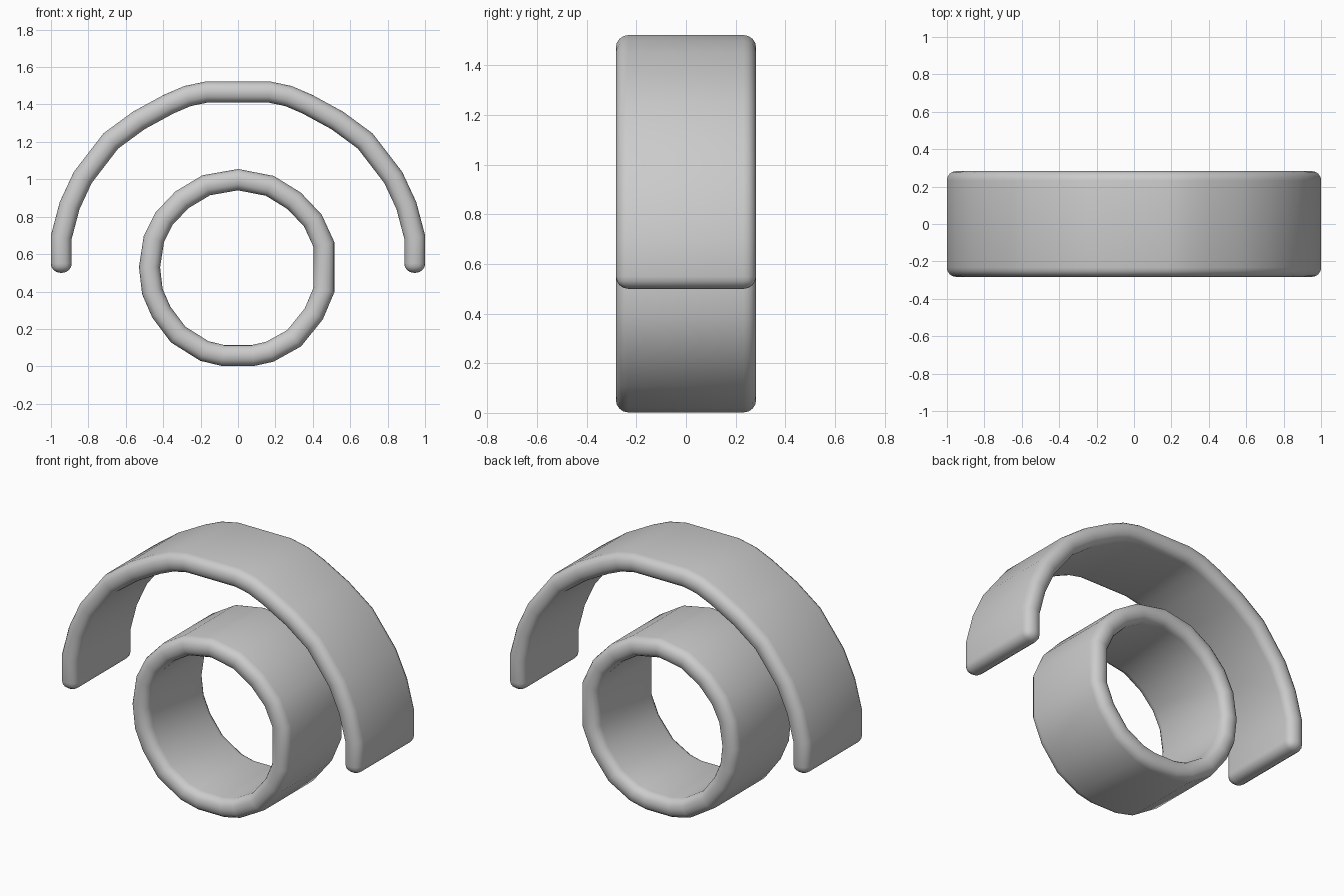
import bpy
import bmesh
import math

THICK, WIDTH = 0.112, 0.565

cube = bpy.data.objects.get("Cube")
if cube:
    bpy.data.objects.remove(cube, do_unlink=True)

grey = bpy.data.materials.new("light grey")
grey.use_nodes = True
grey.diffuse_color = (0.6, 0.6, 0.6, 1)
bsdf = grey.node_tree.nodes["Principled BSDF"]
bsdf.inputs["Base Color"].default_value = grey.diffuse_color
bsdf.inputs["Roughness"].default_value = 0.6


def band(name, path, closed):
    """Wide strip along an x-z centre line, thickened and rounded."""
    bm = bmesh.new()
    rows = [[bm.verts.new((x, y, z)) for y in (-WIDTH / 2, WIDTH / 2)] for x, z in path]
    pairs = list(zip(rows, rows[1:]))
    if closed:
        pairs.append((rows[-1], rows[0]))
    for a, b in pairs:
        bm.faces.new((a[0], a[1], b[1], b[0]))
    bmesh.ops.recalc_face_normals(bm, faces=bm.faces[:])
    mesh = bpy.data.meshes.new(name)
    bm.to_mesh(mesh)
    bm.free()
    mesh.materials.append(grey)
    obj = bpy.data.objects.new(name, mesh)
    bpy.context.collection.objects.link(obj)

    solid = obj.modifiers.new("thickness", "SOLIDIFY")
    solid.thickness, solid.offset, solid.use_even_offset = THICK, 0, True
    bevel = obj.modifiers.new("rounded_edges", "BEVEL")
    bevel.width, bevel.segments = 0.05, 4
    bevel.limit_method, bevel.angle_limit = "ANGLE", math.radians(50)

    bpy.ops.object.select_all(action="DESELECT")
    obj.select_set(True)
    bpy.context.view_layer.objects.active = obj
    bpy.ops.object.shade_smooth_by_angle(angle=math.radians(50))
    return obj


# Outer arch: half the centre line, mirrored, with a flat crown
half = [(0.945, 0.50), (0.945, 0.69), (0.90, 0.86), (0.83, 1.01), (0.68, 1.205),
        (0.53, 1.315), (0.37, 1.402), (0.27, 1.445), (0.17, 1.466)]
band("outer_arch", half + [(-x, z) for x, z in reversed(half)], False)

# Inner ring: slightly uneven circle, flat at the bottom and on the right
ring = [(0, 0.998), (0.17, 0.965), (0.30, 0.885), (0.40, 0.78), (0.46, 0.65),
        (0.46, 0.41), (0.405, 0.28), (0.30, 0.15), (0.17, 0.078), (0.08, 0.058),
        (-0.08, 0.058), (-0.18, 0.082), (-0.32, 0.17), (-0.41, 0.29),
        (-0.458, 0.40), (-0.473, 0.53), (-0.45, 0.68), (-0.395, 0.79),
        (-0.30, 0.89), (-0.17, 0.968)]
band("inner_ring", ring, True)
